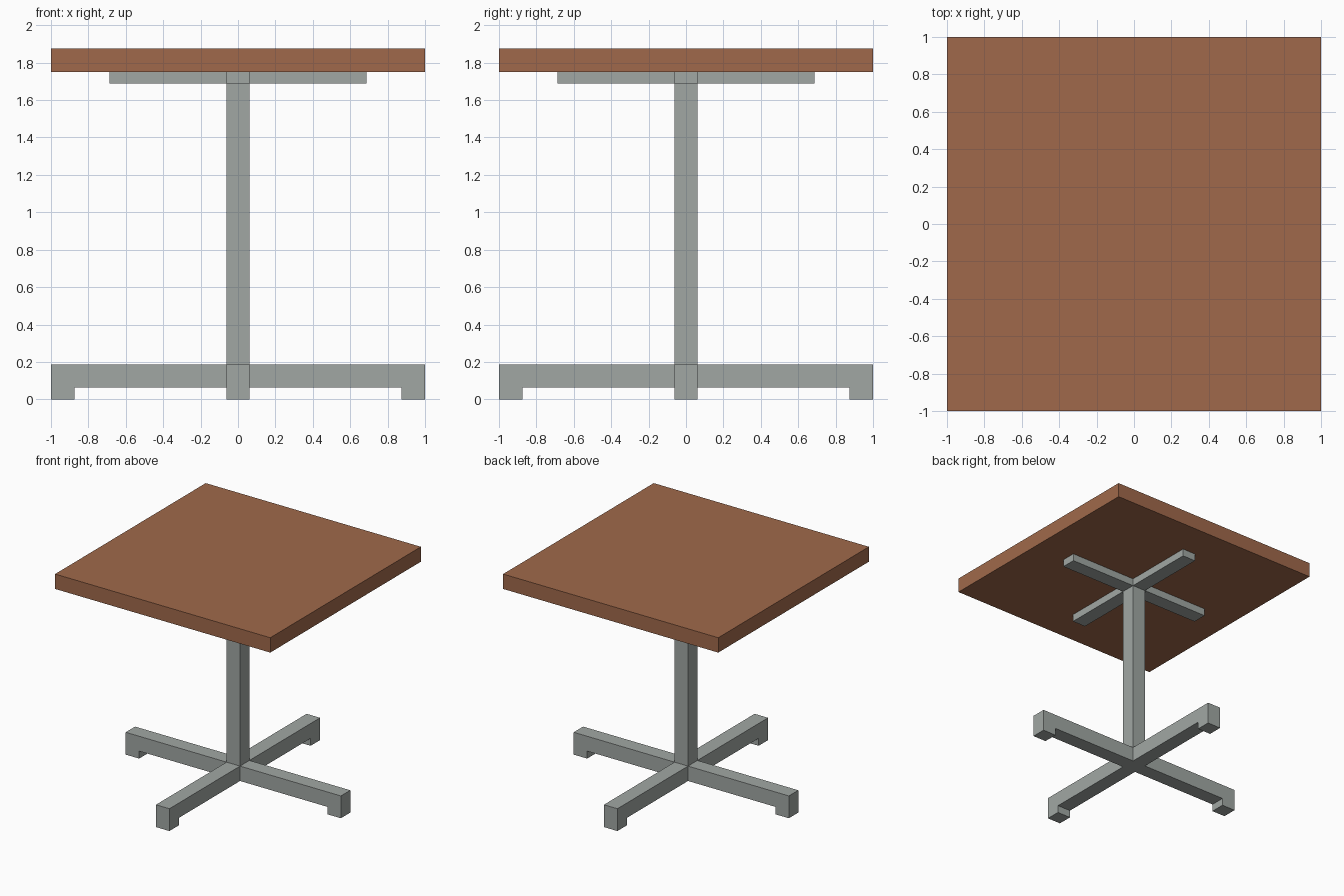
import bpy, bmesh, math
from mathutils import Matrix

if "Cube" in bpy.data.objects:
    bpy.data.objects.remove(bpy.data.objects["Cube"])


def material(name, rgb):
    m = bpy.data.materials.new(name)
    m.diffuse_color = (*rgb, 1.0)
    m.use_nodes = True
    m.node_tree.nodes["Principled BSDF"].inputs["Base Color"].default_value = m.diffuse_color
    return m


wood = material("brown wood", (0.352, 0.141, 0.070))
metal = material("grey metal", (0.356, 0.386, 0.371))

U = 1 / 16  # base unit; bars and column are 2U wide


def finish(name, bm, mat):
    bmesh.ops.recalc_face_normals(bm, faces=bm.faces)
    mesh = bpy.data.meshes.new(name)
    bm.to_mesh(mesh)
    bm.free()
    mesh.materials.append(mat)
    obj = bpy.data.objects.new(name, mesh)
    bpy.context.collection.objects.link(obj)
    return obj


def box(name, half, z0, z1, mat):
    bm = bmesh.new()
    m = Matrix.Translation((0, 0, (z0 + z1) / 2)) @ Matrix.Diagonal((2 * half, 2 * half, z1 - z0, 1))
    bmesh.ops.create_cube(bm, size=1, matrix=m)
    return finish(name, bm, mat)


def arm(name, profile, angle, mat):
    """Extrude an x-z side profile to the bar width and turn it about z."""
    bm = bmesh.new()
    face = bm.faces.new([bm.verts.new((x * U, -U, z * U)) for x, z in profile])
    ext = bmesh.ops.extrude_face_region(bm, geom=[face])
    verts = [g for g in ext["geom"] if isinstance(g, bmesh.types.BMVert)]
    bmesh.ops.translate(bm, verts=verts, vec=(0, 2 * U, 0))
    bmesh.ops.rotate(bm, verts=bm.verts, cent=(0, 0, 0),
                     matrix=Matrix.Rotation(angle, 3, 'Z'))
    return finish(name, bm, mat)


# Square top and central column
box("table_top", 1.0, 28 * U, 30 * U, wood)
box("column", U, U, 28 * U, metal)

# Four floor legs with foot pads, and four support bars under the top
leg = [(1, 1), (14, 1), (14, 0), (16, 0), (16, 3), (1, 3)]
bar = [(1, 27), (11, 27), (11, 28), (1, 28)]
for i, side in enumerate(("right", "back", "left", "front")):
    arm(side + "_leg", leg, i * math.pi / 2, metal)
    arm(side + "_support_bar", bar, i * math.pi / 2, metal)
